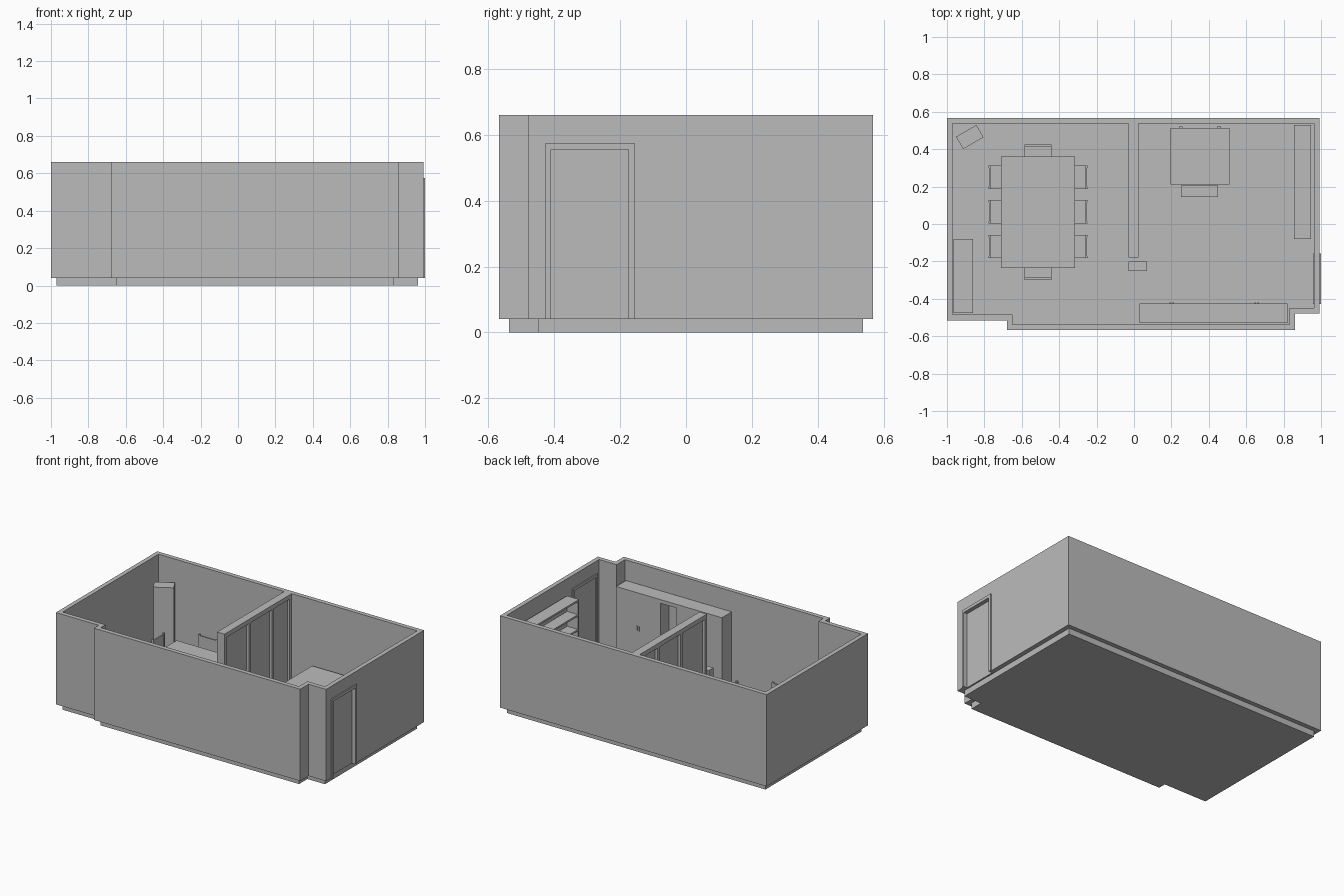
import bpy, bmesh, math
from mathutils import Matrix, Vector

old = bpy.data.objects.get("Cube")
if old:
    bpy.data.objects.remove(old, do_unlink=True)

grey = bpy.data.materials.new("plain_grey")
grey.use_nodes = True
GREY = (0.5, 0.5, 0.5, 1)
grey.diffuse_color = GREY
for n in grey.node_tree.nodes:
    if n.type == 'BSDF_PRINCIPLED':
        n.inputs["Base Color"].default_value = GREY

FLOOR, TOP = 0.04, 0.66


def finish(name, bm):
    bmesh.ops.recalc_face_normals(bm, faces=bm.faces)
    me = bpy.data.meshes.new(name)
    bm.to_mesh(me)
    bm.free()
    me.materials.append(grey)
    ob = bpy.data.objects.new(name, me)
    bpy.context.collection.objects.link(ob)
    return ob


def boxes(name, parts, turn=None):
    """One object from boxes given as (x0, x1, y0, y1, z0, z1)."""
    bm = bmesh.new()
    for x0, x1, y0, y1, z0, z1 in parts:
        mid = Vector((x0 + x1, y0 + y1, z0 + z1)) / 2
        m = Matrix.Translation(mid) @ Matrix.Diagonal((x1 - x0, y1 - y0, z1 - z0, 1))
        bmesh.ops.create_cube(bm, size=1, matrix=m)
    if turn:
        bm.transform(turn)
    return finish(name, bm)


def footprint(i):
    """Room outline, moved inward by i."""
    return [(-1 + i, 0.567 - i), (-1 + i, -0.515 + i), (-0.68 + i, -0.515 + i),
            (-0.68 + i, -0.567 + i), (0.862 - i, -0.567 + i), (0.862 - i, -0.478 + i),
            (0.993 - i, -0.478 + i), (0.993 - i, 0.567 - i)]


# Floor slab
bm = bmesh.new()
face = bm.faces.new([bm.verts.new((x, y, 0)) for x, y in footprint(0.03)])
ext = bmesh.ops.extrude_face_region(bm, geom=[face])["geom"]
bmesh.ops.translate(bm, vec=(0, 0, FLOOR),
                    verts=[v for v in ext if isinstance(v, bmesh.types.BMVert)])
finish("floor", bm)

# Outer walls
bm = bmesh.new()
loops = [[bm.verts.new((x, y, z)) for x, y in footprint(i)]
         for i, z in ((0, FLOOR), (0, TOP), (0.03, TOP), (0.03, FLOOR))]
for a, b in zip(loops, loops[1:] + loops[:1]):
    for k in range(len(a)):
        j = (k + 1) % len(a)
        bm.faces.new((a[k], a[j], b[j], b[k]))
walls = finish("outer_walls", bm)

# Door opening cut through the wall
cutter = boxes("door_cutter", [(0.9, 1.1, -0.41, -0.175, 0, 0.555)])
cutter.hide_render = True
mod = walls.modifiers.new("door_opening", 'BOOLEAN')
mod.operation = 'DIFFERENCE'
mod.solver = 'EXACT'
mod.object = cutter
bpy.context.view_layer.update()
cut = bpy.data.meshes.new_from_object(
    walls.evaluated_get(bpy.context.evaluated_depsgraph_get()))
walls.modifiers.clear()
walls.data = cut
bpy.data.objects.remove(cutter, do_unlink=True)

# Door and its frame
boxes("door_frame", [(0.956, 1, -0.427, -0.41, FLOOR, 0.575),
                     (0.956, 1, -0.175, -0.157, FLOOR, 0.575),
                     (0.956, 1, -0.41, -0.175, 0.555, 0.575)])
boxes("door", [(0.964, 0.973, -0.41, -0.175, FLOOR, 0.555)])

# Partition with three recessed panels on each side
boxes("partition_panels", [(-0.012, 0.007, -0.17, 0.537, FLOOR, TOP - 0.01)])
posts = [(-0.03, 0.025, y, y + 0.022, FLOOR + 0.03, TOP - 0.03)
         for y in (-0.18, 0.08, 0.325, 0.516)]
boxes("partition_frame", posts + [(-0.03, 0.025, -0.18, 0.538, FLOOR, FLOOR + 0.03),
                                  (-0.03, 0.025, -0.18, 0.538, TOP - 0.03, TOP)])
boxes("small_stand", [(-0.03, 0.07, -0.25, -0.2, FLOOR, 0.27)])

# Wardrobe with an open niche
boxes("wardrobe", [(0.03, 0.37, -0.53, -0.427, FLOOR, 0.5),
                   (0.49, 0.82, -0.53, -0.427, FLOOR, 0.5),
                   (0.37, 0.49, -0.53, -0.52, FLOOR, 0.5),
                   (0.03, 0.82, -0.53, -0.425, 0.5, 0.525)])
boxes("wardrobe_handles", [(x, x + 0.008, -0.427, -0.421, 0.27, 0.3)
                           for x in (0.19, 0.205, 0.645, 0.66)])

# Bookcase, open towards the room
shelves = [(0.855, 0.94, -0.07, 0.52, z, z + 0.012)
           for z in (FLOOR, 0.14, 0.245, 0.35, 0.45, 0.548)]
boxes("bookcase", shelves + [(0.935, 0.945, -0.08, 0.53, FLOOR, 0.56),
                             (0.855, 0.935, -0.08, -0.068, FLOOR, 0.56),
                             (0.855, 0.935, 0.518, 0.53, FLOOR, 0.56)])

# Sideboard and corner cabinet
boxes("sideboard", [(-0.965, -0.86, -0.475, -0.08, FLOOR, 0.24)])
boxes("corner_cabinet", [(-0.063, 0.063, -0.038, 0.038, FLOOR, 0.505)],
      Matrix.Translation((-0.878, 0.465, 0)) @ Matrix.Rotation(math.radians(30), 4, 'Z'))


def table(name, x0, x1, y0, y1, top, leg=0.022):
    legs = [(x, x + leg, y, y + leg, FLOOR, top - 0.018)
            for x in (x0 + 0.01, x1 - 0.01 - leg) for y in (y0 + 0.01, y1 - 0.01 - leg)]
    boxes(name, legs + [(x0, x1, y0, y1, top - 0.018, top)])


table("dining_table", -0.71, -0.315, -0.235, 0.36, 0.215)
table("desk", 0.195, 0.51, 0.21, 0.513, 0.227)
boxes("desk_pegs", [(x, x + 0.02, 0.505, 0.52, FLOOR, 0.2) for x in (0.24, 0.445)])
table("bench", 0.25, 0.45, 0.145, 0.205, 0.15, 0.015)


def chair(name, x, y, angle, w):
    """Chair whose back is at the origin and whose seat runs along +y."""
    h = w / 2
    parts = [(-h, h, 0.012, 0.13, 0.125, 0.143),
             (-h + 0.008, h - 0.008, 0.006, 0.016, 0.175, 0.262)]
    for s in (-h, h - 0.012):
        parts += [(s, s + 0.012, 0.004, 0.018, FLOOR, 0.27),
                  (s, s + 0.012, 0.115, 0.129, FLOOR, 0.125)]
    boxes(name, parts, Matrix.Translation((x, y, 0)) @ Matrix.Rotation(angle, 4, 'Z'))


# Dining chairs around the table
for i, y in enumerate((-0.12, 0.065, 0.25)):
    chair(f"left_row_chair_{i + 1}", -0.245, y, math.pi / 2, 0.125)
    chair(f"right_row_chair_{i + 1}", -0.782, y, -math.pi / 2, 0.125)
chair("front_end_chair", -0.513, -0.303, 0, 0.145)
chair("back_end_chair", -0.513, 0.43, math.pi, 0.145)
